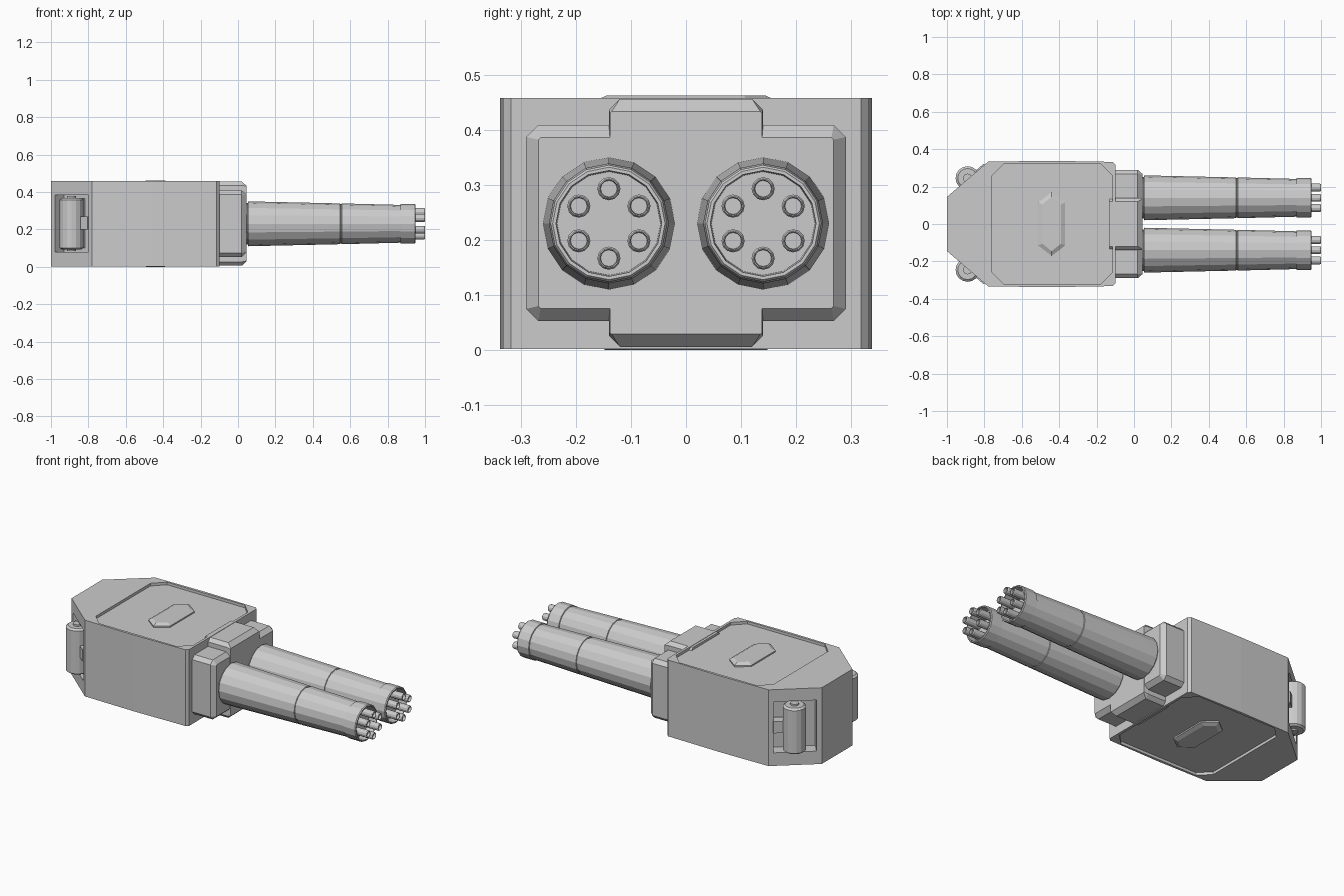
import bpy, bmesh, math

if "Cube" in bpy.data.objects:
    bpy.data.objects.remove(bpy.data.objects["Cube"])

grey = bpy.data.materials.new("light_grey")
grey.diffuse_color = (0.6, 0.6, 0.6, 1)
grey.use_nodes = True
grey.node_tree.nodes["Principled BSDF"].inputs["Base Color"].default_value = grey.diffuse_color


def loft(name, rings):
    """Skin a list of equal-length closed rings and cap both ends."""
    bm = bmesh.new()
    vs = [[bm.verts.new(p) for p in r] for r in rings]
    n = len(rings[0])
    for a, b in zip(vs, vs[1:]):
        for i in range(n):
            j = (i + 1) % n
            bm.faces.new((a[i], a[j], b[j], b[i]))
    bm.faces.new(vs[0][::-1])
    bm.faces.new(vs[-1])
    bmesh.ops.recalc_face_normals(bm, faces=bm.faces)
    me = bpy.data.meshes.new(name)
    bm.to_mesh(me)
    bm.free()
    ob = bpy.data.objects.new(name, me)
    bpy.context.collection.objects.link(ob)
    me.materials.append(grey)
    return ob


def prism(name, outline, z0, z1):
    return loft(name, [[(x, y, z) for x, y in outline] for z in (z0, z1)])


def lathe_x(name, prof, cy, cz, n):
    """Turned part along x from (x, radius) pairs."""
    return loft(name, [[(x, cy + r * math.cos(2 * math.pi * i / n),
                         cz + r * math.sin(2 * math.pi * i / n))
                        for i in range(n)] for x, r in prof])


def lathe_z(name, prof, cx, cy, n):
    return loft(name, [[(cx + r * math.cos(2 * math.pi * i / n),
                         cy + r * math.sin(2 * math.pi * i / n), z)
                        for i in range(n)] for z, r in prof])


def octagon(x0, x1, y0, y1, c):
    return [(x0 + c, y0), (x1 - c, y0), (x1, y0 + c), (x1, y1 - c),
            (x1 - c, y1), (x0 + c, y1), (x0, y1 - c), (x0, y0 + c)]


def slanted_box(name, s, t0, t1, d0, d1, z0, z1):
    """Box aligned with a slanted rear face: t along it, d outwards."""
    a = math.atan2(0.19, 0.22)
    ca, sa = math.cos(a), math.sin(a)
    pts = [(-0.89 + t * ca - d * sa, s * (0.24 + t * sa + d * ca))
           for t, d in ((t0, d0), (t1, d0), (t1, d1), (t0, d1))]
    return prism(name, pts, z0, z1)


def cut(target, cutter):
    m = target.modifiers.new("cut", 'BOOLEAN')
    m.operation = 'DIFFERENCE'
    m.solver = 'EXACT'
    m.object = cutter
    bpy.context.view_layer.objects.active = target
    bpy.ops.object.modifier_apply(modifier=m.name)
    bpy.data.objects.remove(cutter, do_unlink=True)


# main housing with tapered rear and slightly bulged sides
half = [(-0.1, 0.318), (-0.115, 0.332), (-0.455, 0.338), (-0.78, 0.333), (-1.0, 0.145)]
body = prism("main_housing", half + [(x, -y) for x, y in reversed(half)], 0.002, 0.458)

# recessed octagonal panels on top and bottom
for z0, z1 in ((0.442, 0.5), (-0.05, 0.018)):
    cut(body, prism("panel_cutter", octagon(-0.76, -0.115, -0.322, 0.322, 0.065), z0, z1))

# roller bays in the slanted rear faces
for s in (-1, 1):
    cut(body, slanted_box("bay_cutter", s, -0.117, 0.117, -0.075, 0.08, 0.08, 0.385))

# pointed bosses on both panels
def boss(x, y, tip):
    return [(-0.44 - x, -y), (-0.44, -tip), (-0.44 + x, -y),
            (-0.44 + x, y), (-0.44, tip), (-0.44 - x, y)]

for name, zs in (("top_boss", (0.438, 0.45, 0.462)), ("bottom_boss", (0.022, 0.01, 0.0))):
    loft(name, [[(x, y, z) for x, y in boss(bx, by, tip)]
                for z, bx, by, tip in zip(zs, (0.072, 0.072, 0.05),
                                          (0.115, 0.115, 0.105), (0.17, 0.17, 0.145))])

# front gun mount: wide block and taller centre block, bevelled at the front
def mount(name, sections):
    loft(name, [[(x, y, z) for y, z in octagon(-hy, hy, 0.231 - hz, 0.231 + hz, c)]
                for x, hy, hz, c in sections])

mount("wide_mount", [(-0.13, 0.29, 0.178, 0.022), (0.02, 0.29, 0.178, 0.022),
                     (0.045, 0.268, 0.155, 0.004)])
mount("centre_mount", [(-0.13, 0.14, 0.225, 0.02), (0.02, 0.14, 0.225, 0.02),
                       (0.046, 0.138, 0.202, 0.003)])

for s in (-1, 1):
    side = "left" if s > 0 else "right"
    cy, cz = s * 0.14, 0.23
    # barrel shroud with seam and open muzzle cup
    lathe_x(side + "_barrel_shroud",
            [(0.03, 0.11), (0.052, 0.11), (0.054, 0.12), (0.545, 0.109),
             (0.547, 0.105), (0.553, 0.105), (0.555, 0.109), (0.868, 0.101),
             (0.87, 0.106), (0.945, 0.106), (0.95, 0.102),
             (0.95, 0.096), (0.90, 0.094)], cy, cz, 16)
    # six small barrels
    for k in range(6):
        a = math.radians(90 + 60 * k)
        lathe_x(side + "_small_barrel",
                [(0.88, 0.021), (0.995, 0.021), (1.0, 0.018), (1.0, 0.016), (0.985, 0.015)],
                cy + 0.063 * math.cos(a), cz + 0.063 * math.sin(a), 12)
    # rear roller with end caps and its bracket
    lathe_z(side + "_roller",
            [(0.085, 0.024), (0.093, 0.024), (0.093, 0.052), (0.102, 0.064), (0.358, 0.064),
             (0.368, 0.052), (0.368, 0.024), (0.378, 0.024)], -0.89, s * 0.245, 16)
    slanted_box(side + "_roller_bracket", s, 0.03, 0.119, -0.05, 0.006, 0.2, 0.27)
    slanted_box(side + "_roller_spine", s, -0.03, 0.03, -0.08, -0.03, 0.1, 0.365)
